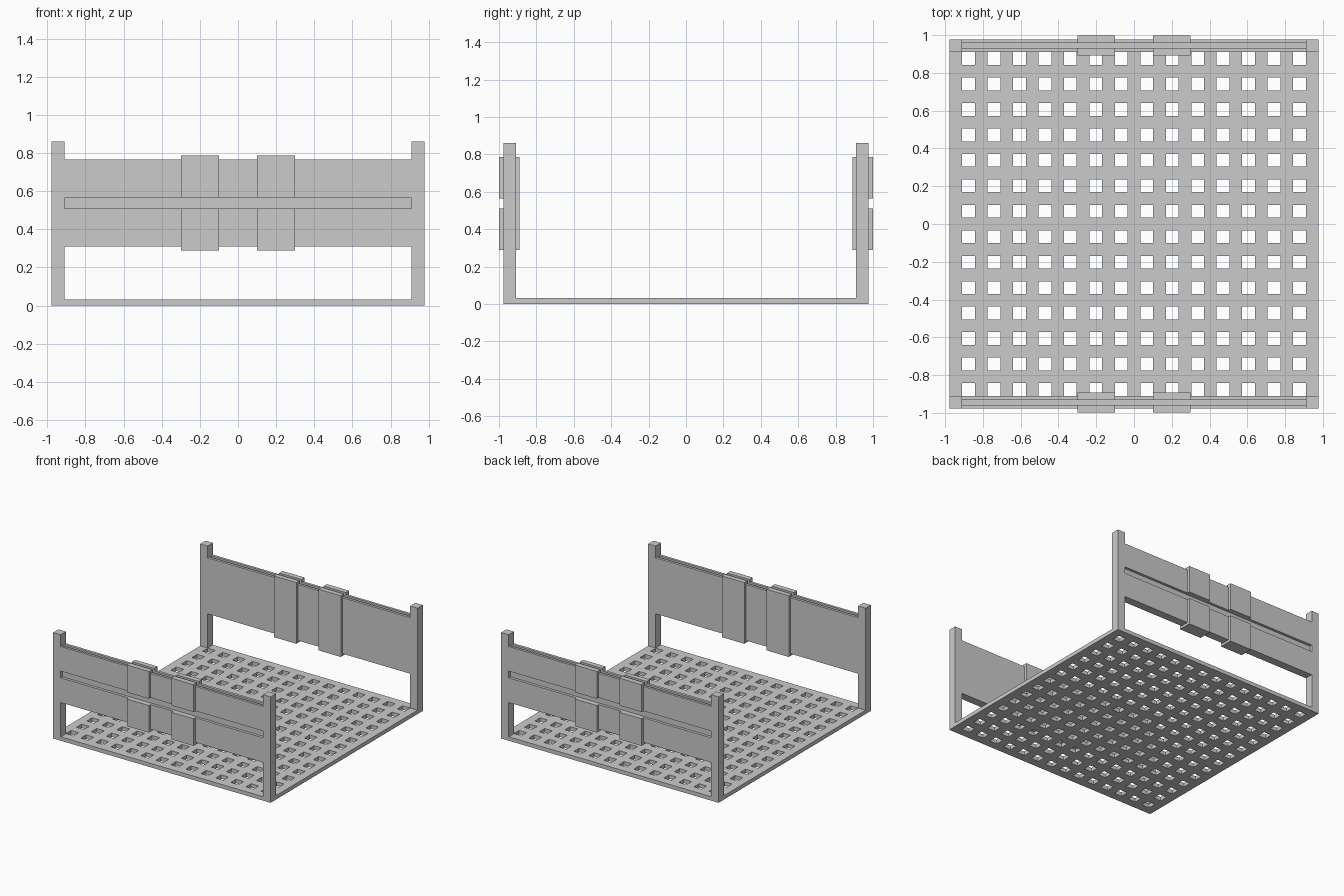
import bpy, bmesh
from mathutils import Vector

if "Cube" in bpy.data.objects:
    bpy.data.objects.remove(bpy.data.objects["Cube"])

N = 29                 # lattice cells per side
H = 0.977              # half width of the tray
S = 2 * H / N          # cell size = post size
IN = H - S             # inner face of posts and panels
BASE = 0.032           # base thickness
G0, G1, GZ = 0.931, 0.957, 0.72   # top groove: near wall, far wall, floor
SZ0, SZ1, SY = 0.51, 0.565, 0.955  # outer slot: bottom, top, depth plane


def finish(name, bm):
    bmesh.ops.recalc_face_normals(bm, faces=bm.faces)
    me = bpy.data.meshes.new(name)
    bm.to_mesh(me)
    bm.free()
    ob = bpy.data.objects.new(name, me)
    bpy.context.collection.objects.link(ob)
    return ob


def extrude_x(name, profile, x0, x1, side):
    """Extrude a (y, z) outline along x; side = -1 front, +1 back."""
    bm = bmesh.new()
    f = bm.faces.new([bm.verts.new((x0, side * y, z)) for y, z in profile])
    r = bmesh.ops.extrude_face_region(bm, geom=[f])
    bmesh.ops.translate(bm, vec=(x1 - x0, 0, 0),
                        verts=[v for v in r["geom"] if isinstance(v, bmesh.types.BMVert)])
    return finish(name, bm)


# Perforated base: every odd/odd cell is a square hole
bm = bmesh.new()
bmesh.ops.create_grid(bm, x_segments=N, y_segments=N, size=H)
holes = []
for f in bm.faces:
    c = f.calc_center_median()
    if round(c.x / S + 14) % 2 and round(c.y / S + 14) % 2:
        holes.append(f)
bmesh.ops.delete(bm, geom=holes, context='FACES')
r = bmesh.ops.extrude_face_region(bm, geom=bm.faces[:])
bmesh.ops.translate(bm, vec=Vector((0, 0, BASE)),
                    verts=[v for v in r["geom"] if isinstance(v, bmesh.types.BMVert)])
finish("perforated_base", bm)

# Outlines (y, z) of the grooved panel and the straps around it
B, T = 0.31, 0.765     # panel bottom, top
b, t = 0.29, 0.787     # strap bottom, top
y0, y1 = 0.891, 0.999  # strap inner, outer
e = 0.004              # strap overlap into the panel
panel = [(IN, B), (H, B), (H, SZ0), (SY, SZ0), (SY, SZ1), (H, SZ1),
         (H, T), (G1, T), (G1, GZ), (G0, GZ), (G0, T), (IN, T)]
strap_lower = [(y0, b), (y1, b), (y1, SZ0), (H - e, SZ0), (H - e, B + e),
               (IN + e, B + e), (IN + e, T - e), (G0, T - e), (G0, t), (y0, t)]
strap_upper = [(H - e, SZ1), (y1, SZ1), (y1, t), (G1, t), (G1, T - e), (H - e, T - e)]

for side, label in ((-1, "front"), (1, "back")):
    extrude_x(label + "_panel", panel, -IN, IN, side)
    for sx, lr in ((-1, "left"), (1, "right")):
        # Corner post
        post = [(IN, BASE), (H, BASE), (H, 0.86), (IN, 0.86)]
        xa, xb = sorted((sx * IN, sx * H))
        extrude_x(f"{label}_{lr}_post", post, xa, xb, side)
        # Strap wrapped around the panel
        xa, xb = sorted((sx * 0.1, sx * 0.3))
        extrude_x(f"{label}_{lr}_strap_lower", strap_lower, xa, xb, side)
        extrude_x(f"{label}_{lr}_strap_upper", strap_upper, xa, xb, side)
